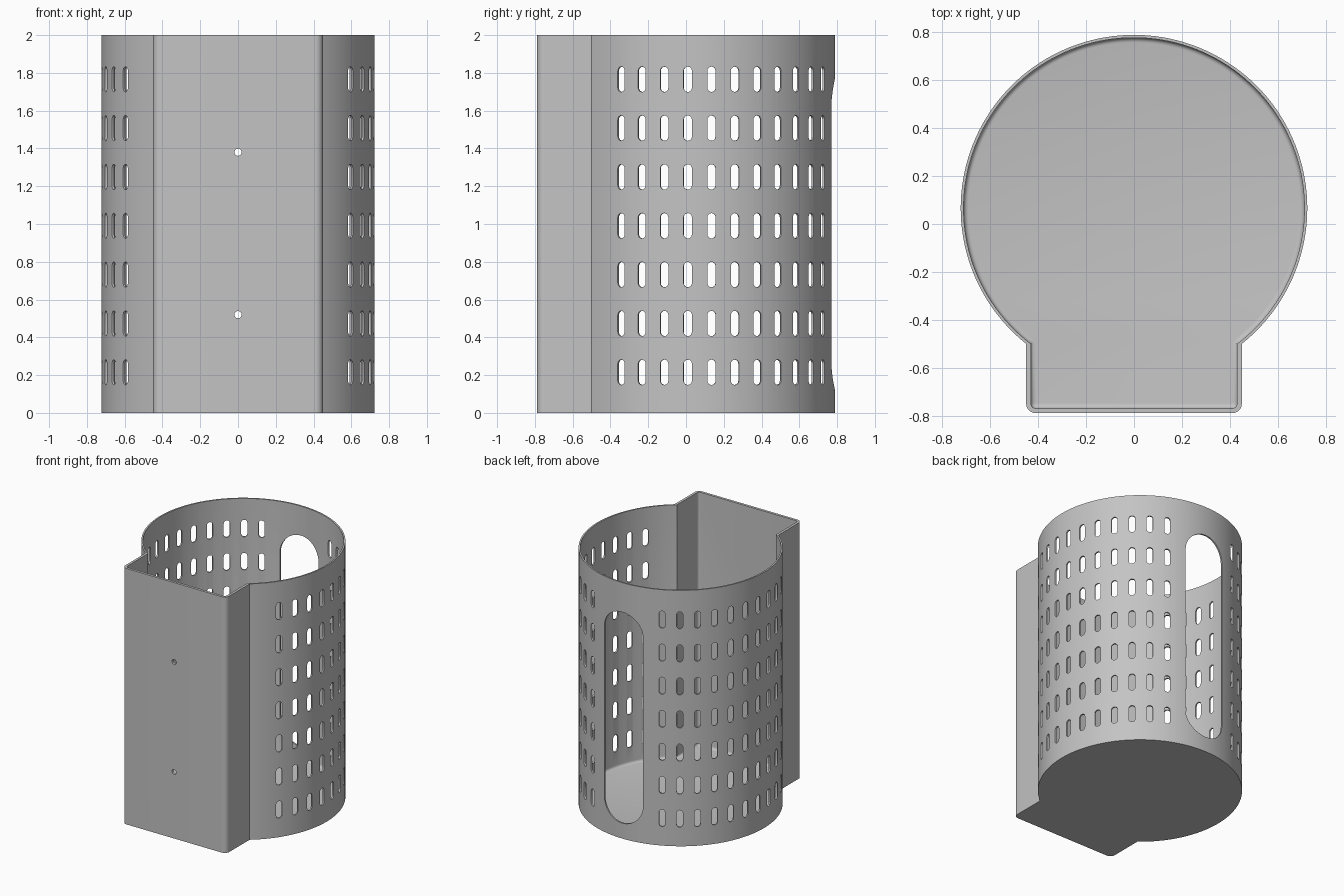
import bpy, bmesh, math
from mathutils import Matrix, Vector

if "Cube" in bpy.data.objects:
    bpy.data.objects.remove(bpy.data.objects["Cube"])

R, CY = 0.723, 0.066             # drum radius and centre
HALF_W, FRONT = 0.45, -0.789     # front box half width and face
CORNER = 0.04
H, FLOOR, FILLET = 2.0, 0.022, 0.02

grey = bpy.data.materials.new("grey plastic")
grey.diffuse_color = (0.55, 0.55, 0.55, 1)
grey.use_nodes = True
grey.node_tree.nodes["Principled BSDF"].inputs["Base Color"].default_value = grey.diffuse_color


def outline(t_drum, t_box):
    """Keyhole outline, moved inwards by the given wall thicknesses."""
    r, w, f = R - t_drum, HALF_W - t_box, FRONT + t_box
    c = max(CORNER - t_box, 0.012)
    a0 = -math.acos(w / r)
    n = 120
    pts = []
    for i in range(n + 1):
        a = a0 + (math.pi - 2 * a0) * i / n
        pts.append((r * math.cos(a), CY + r * math.sin(a)))
    for sx, start in ((-1, math.pi), (1, 1.5 * math.pi)):
        for i in range(9):
            a = start + math.pi / 2 * i / 8
            pts.append((sx * (w - c) + c * math.cos(a), f + c + c * math.sin(a)))
    return pts


def make_object(name, bm):
    bmesh.ops.recalc_face_normals(bm, faces=bm.faces)
    me = bpy.data.meshes.new(name)
    bm.to_mesh(me)
    bm.free()
    me.materials.append(grey)
    ob = bpy.data.objects.new(name, me)
    bpy.context.collection.objects.link(ob)
    return ob


# Holder shell: outer wall, rim, inner wall, floor fillet and floor
T_DRUM, T_BOX = 0.012, 0.02
levels = [(0, 0, 0), (0, 0, H), (T_DRUM, T_BOX, H)]
for i in range(5):
    a = math.pi / 2 * i / 4
    d = FILLET * (1 - math.cos(a))
    levels.append((T_DRUM + d, T_BOX + d, FLOOR + FILLET * (1 - math.sin(a))))
bm = bmesh.new()
rings = [[bm.verts.new((x, y, z)) for x, y in outline(td, tb)] for td, tb, z in levels]
for lo, hi in zip(rings, rings[1:]):
    for i in range(len(lo)):
        j = (i + 1) % len(lo)
        bm.faces.new((lo[i], lo[j], hi[j], hi[i]))
bm.faces.new(rings[0])
bm.faces.new(rings[-1])
holder = make_object("holder_shell", bm)


# Cutters: capsule prisms pointing outwards along a direction
def capsule(bm, origin, angle, z, half_w, half_h, near, far, seg):
    out = Vector((math.cos(angle), math.sin(angle), 0))
    side = Vector((-math.sin(angle), math.cos(angle), 0))
    prof = []
    for s, start in ((1, 0), (-1, math.pi)):
        for i in range(seg + 1):
            a = start + math.pi * i / seg
            prof.append((half_w * math.cos(a), s * (half_h - half_w) + half_w * math.sin(a)))
    if half_h == half_w:             # plain round hole
        prof = prof[:seg] + prof[seg + 1:-1]
    ends = [[bm.verts.new(Vector(origin) + out * d + side * u + Vector((0, 0, z + v)))
             for u, v in prof] for d in (near, far)]
    bm.faces.new(ends[0][::-1])
    bm.faces.new(ends[1])
    for i in range(len(prof)):
        j = (i + 1) % len(prof)
        bm.faces.new((ends[0][i], ends[0][j], ends[1][j], ends[1][i]))


bm = bmesh.new()
centre = (0, CY, 0)
# Ventilation slots, mirrored on both sides
for col in range(11):
    a = math.radians(-34.5 + 10 * col)
    for ang in (a, math.pi - a):
        for row in range(7):
            capsule(bm, centre, ang, 0.215 + 0.2585 * row, 0.022, 0.067, 0.6, 0.85, 8)
# Tall rear opening
capsule(bm, centre, math.pi / 2, 0.945, 0.168, 0.825, 0.4, 0.9, 24)
# Screw holes in the front face
for z in (0.52, 1.38):
    capsule(bm, (0, 0, 0), -math.pi / 2, z, 0.019, 0.019, 0.6, 0.9, 10)
cutter = make_object("hole_cutter", bm)
cutter.hide_render = True

# Cut the holes and finish the shading
mod = holder.modifiers.new("holes", 'BOOLEAN')
mod.operation = 'DIFFERENCE'
mod.solver = 'EXACT'
mod.object = cutter
bpy.context.view_layer.objects.active = holder
holder.select_set(True)
bpy.ops.object.modifier_apply(modifier=mod.name)
bpy.data.objects.remove(cutter)
bpy.ops.object.shade_smooth_by_angle(angle=math.radians(30))
